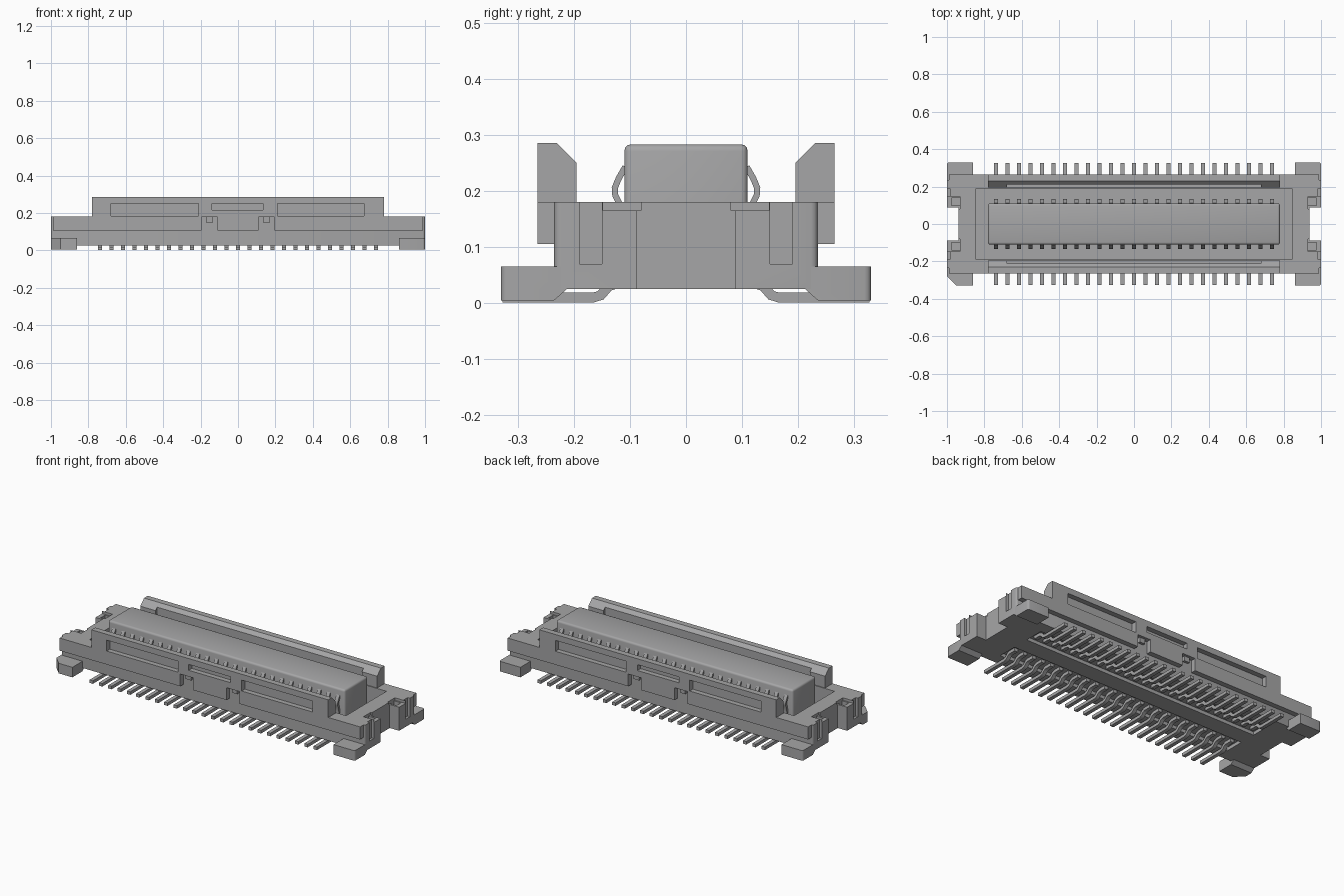
import bpy, bmesh, math
from mathutils import Vector

default = bpy.data.objects.get("Cube")
if default:
    bpy.data.objects.remove(default, do_unlink=True)

GREY = (0.38, 0.38, 0.385, 1)
grey = bpy.data.materials.new("plain grey")
grey.use_nodes = True
grey.diffuse_color = GREY
grey.node_tree.nodes["Principled BSDF"].inputs["Base Color"].default_value = GREY


def finish(bm, name):
    bmesh.ops.recalc_face_normals(bm, faces=bm.faces)
    mesh = bpy.data.meshes.new(name)
    bm.to_mesh(mesh)
    bm.free()
    mesh.materials.append(grey)
    ob = bpy.data.objects.new(name, mesh)
    bpy.context.collection.objects.link(ob)
    return ob


def add_prism(bm, profile, x0, x1):
    """Extrude a (y, z) outline along x."""
    verts = [bm.verts.new((x0, y, z)) for y, z in profile]
    face = bm.faces.new(verts)
    out = bmesh.ops.extrude_face_region(bm, geom=[face])
    moved = [v for v in out["geom"] if isinstance(v, bmesh.types.BMVert)]
    bmesh.ops.translate(bm, verts=moved, vec=(x1 - x0, 0, 0))


def box(name, x, y, z):
    bm = bmesh.new()
    add_prism(bm, [(y[0], z[0]), (y[1], z[0]), (y[1], z[1]), (y[0], z[1])], x[0], x[1])
    return finish(bm, name)


def cut(ob, x, y, z):
    cutter = box("cutter", x, y, z)
    cutter.hide_render = True
    mod = ob.modifiers.new("cut", "BOOLEAN")
    mod.operation, mod.solver, mod.object = "DIFFERENCE", "EXACT", cutter
    select(ob)
    bpy.ops.object.modifier_apply(modifier=mod.name)
    bpy.data.objects.remove(cutter, do_unlink=True)


def select(ob):
    bpy.ops.object.select_all(action="DESELECT")
    ob.select_set(True)
    bpy.context.view_layer.objects.active = ob


def round_edges(ob, test, width, segments=3):
    bm = bmesh.new()
    bm.from_mesh(ob.data)
    edges = [e for e in bm.edges if test(e.verts[0].co, e.verts[1].co)]
    bmesh.ops.bevel(bm, geom=edges, offset=width, segments=segments, profile=0.5, affect="EDGES")
    bm.to_mesh(ob.data)
    bm.free()


def smooth(ob):
    select(ob)
    bpy.ops.object.shade_smooth_by_angle(angle=math.radians(35))


def span(s, a, b):
    return tuple(sorted((s * a, s * b)))


def upright(a, b):
    return abs(a.z - b.z) > 0.01 and (a.xy - b.xy).length < 1e-4


# Main housing with socket, end recesses and pin troughs
housing = box("housing", (-1, 1), (-0.235, 0.235), (0.025, 0.18))
round_edges(housing, upright, 0.012)
cut(housing, (-0.845, 0.845), (-0.19, 0.19), (0.06, 0.3))
for sx in (-1, 1):
    cut(housing, span(sx, 0.938, 1.1), (-0.088, 0.088), (-0.1, 0.3))
    for sy in (-1, 1):
        # Lowered lip and latch pocket at each corner
        cut(housing, span(sx, 0.93, 1.1), span(sy, 0.08, 0.148), (0.165, 0.3))
        cut(housing, span(sx, 0.93, 0.975), span(sy, 0.1, 0.14), (0.06, 0.3))
        cut(housing, span(sx, 0.985, 1.1), span(sy, 0.15, 0.19), (0.07, 0.3))
for sy in (-1, 1):
    cut(housing, (-0.775, 0.775), span(sy, 0.05, 0.165), (-0.1, 0.045))
smooth(housing)

# Central tongue with softened top and corners
tongue = box("tongue", (-0.78, 0.78), (-0.11, 0.11), (0.055, 0.283))
round_edges(tongue, lambda a, b: upright(a, b) or min(a.z, b.z) > 0.28, 0.012)
smooth(tongue)

# Long side rails and raised walls
for sy, side in ((-1, "front"), (1, "back")):
    rail = box(side + "_rail", (-0.99, 0.99), span(sy, 0.195, 0.265), (0.105, 0.18))
    for sx in (-1, 1):
        cut(rail, span(sx, 0.11, 0.195), span(sy, 0.235, 0.3), (0.05, 0.178))
    bm = bmesh.new()
    outline = [(0.265, 0.18), (0.265, 0.285), (0.23, 0.285), (0.195, 0.25), (0.195, 0.18)]
    add_prism(bm, [(sy * y, z) for y, z in outline], -0.78, 0.78)
    wall = finish(bm, side + "_wall")
    for x0, x1, z0 in ((-0.68, -0.21, 0.185), (-0.14, 0.135, 0.215), (0.21, 0.675, 0.185)):
        cut(wall, (x0, x1), span(sy, 0.235, 0.3), (z0, 0.25))
    cut(wall, (-0.68, 0.68), span(sy, 0.15, 0.21), (0.19, 0.3))
    # Small tabs inside the rail notches
    for sx in (-1, 1):
        box(side + "_notch_tab", span(sx, 0.135, 0.17), span(sy, 0.23, 0.25), (0.15, 0.18))

# Mounting feet, one corner chamfered as a key
for sx in (-1, 1):
    for sy in (-1, 1):
        bm = bmesh.new()
        outline = [(0.21, 0.065), (0.33, 0.065), (0.33, 0.005), (0.235, 0.005), (0.21, 0.027)]
        add_prism(bm, [(sy * y, z) for y, z in outline], sx * 0.86, sx * 1.0)
        foot = finish(bm, "mounting_foot")
        keyed = sx < 0 and sy < 0
        round_edges(foot, lambda a, b: upright(a, b) and sx * a.x > 0.99 and sy * a.y > 0.32,
                    0.05 if keyed else 0.012, 1 if keyed else 3)
        smooth(foot)


def ribbon(path, thick):
    """Closed outline around a (y, z) path."""
    left, right = [], []
    for i, p in enumerate(path):
        d = Vector(path[min(i + 1, len(path) - 1)]) - Vector(path[max(i - 1, 0)])
        n = Vector((-d.y, d.x)).normalized() * thick / 2
        left.append(Vector(p) + n)
        right.append(Vector(p) - n)
    return left + right[::-1]


# Rows of solder pins and sprung contacts
PIN = [(0.327, 0.01), (0.165, 0.01), (0.152, 0.014), (0.138, 0.03), (0.12, 0.036), (0.08, 0.036)]
CONTACT = [(0.108, 0.243), (0.12, 0.222), (0.127, 0.205), (0.126, 0.192),
           (0.119, 0.178), (0.116, 0.15), (0.116, 0.055)]
COUNT, PITCH = 25, 0.0615
for sy, side in ((-1, "front"), (1, "back")):
    for name, path, thick in (("solder_pins", PIN, 0.018), ("contacts", CONTACT, 0.011)):
        bm = bmesh.new()
        outline = [(sy * p.x, p.y) for p in ribbon(path, thick)]
        for i in range(COUNT):
            x = (i - (COUNT - 1) / 2) * PITCH
            add_prism(bm, outline, x - 0.011, x + 0.011)
        smooth(finish(bm, side + "_" + name))
